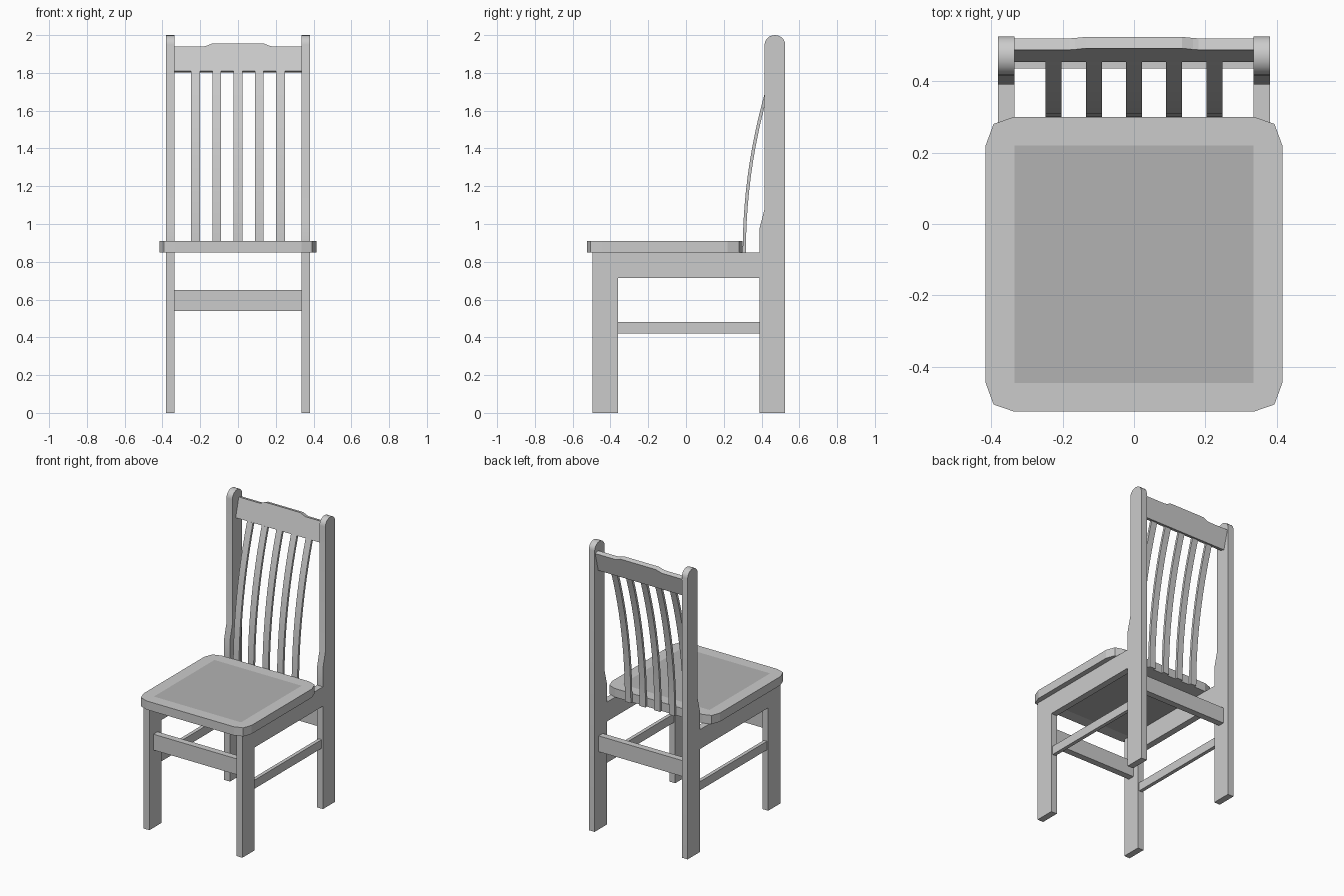
import bpy, bmesh, math
from mathutils import Vector

if "Cube" in bpy.data.objects:
    bpy.data.objects.remove(bpy.data.objects["Cube"])


def finish(name, bm, smooth=False):
    bmesh.ops.recalc_face_normals(bm, faces=bm.faces)
    me = bpy.data.meshes.new(name)
    bm.to_mesh(me)
    bm.free()
    ob = bpy.data.objects.new(name, me)
    bpy.context.collection.objects.link(ob)
    if smooth:
        bpy.ops.object.select_all(action='DESELECT')
        bpy.context.view_layer.objects.active = ob
        ob.select_set(True)
        bpy.ops.object.shade_smooth_by_angle(angle=math.radians(30))
    return ob


def prism(name, points, offset, smooth=False):
    """Extrude a closed outline of 3D points along an offset."""
    bm = bmesh.new()
    face = bm.faces.new([bm.verts.new(p) for p in points])
    ext = bmesh.ops.extrude_face_region(bm, geom=[face], use_keep_orig=True)
    verts = [v for v in ext['geom'] if isinstance(v, bmesh.types.BMVert)]
    bmesh.ops.translate(bm, verts=verts, vec=Vector(offset))
    return finish(name, bm, smooth)


def box(name, x0, x1, y0, y1, z0, z1):
    return prism(name, [(x0, y0, z0), (x1, y0, z0), (x1, y1, z0), (x0, y1, z0)], (0, 0, z1 - z0))


# Side frames: front leg, side apron and back post with a rounded top
top = [(0.4705 - 0.0545 * math.cos(t), 1.95 + 0.05 * math.sin(t))
       for t in (math.pi * i / 10 for i in range(11))]
outline = ([(-0.495, 0), (-0.495, 0.85), (0.39, 0.85), (0.39, 0.98), (0.416, 1.08)] + top
           + [(0.525, 0), (0.39, 0), (0.39, 0.715), (-0.36, 0.715), (-0.36, 0)])
for side, s in (("left", -1), ("right", 1)):
    prism(side + "_side_frame", [(s * 0.335, y, z) for y, z in outline], (s * 0.045, 0, 0), True)
    a, b = sorted((s * 0.345, s * 0.37))
    box(side + "_stretcher", a, b, -0.36, 0.39, 0.42, 0.48)

# Front and back cross rails
for name, y in (("front_rail", -0.4275), ("back_rail", 0.4575)):
    box(name, -0.335, 0.335, y - 0.0225, y + 0.0225, 0.54, 0.65)

# Seat border with clipped corners around a rectangular opening
right = [(0.335, -0.525), (0.393, -0.505), (0.415, -0.445),
         (0.415, 0.22), (0.393, 0.28), (0.335, 0.30)]
rim = right + [(-x, y) for x, y in reversed(right)]
hole = [(0.335, -0.445), (0.335, 0.22), (-0.335, 0.22), (-0.335, -0.445)]
bm = bmesh.new()
edges = []
for loop in (rim, hole):
    vs = [bm.verts.new((x, y, 0.85)) for x, y in loop]
    edges += [bm.edges.new((v, vs[(i + 1) % len(vs)])) for i, v in enumerate(vs)]
bmesh.ops.triangle_fill(bm, edges=edges, use_beauty=True)
ext = bmesh.ops.extrude_face_region(bm, geom=bm.faces[:], use_keep_orig=True)
bmesh.ops.translate(bm, verts=[v for v in ext['geom'] if isinstance(v, bmesh.types.BMVert)],
                    vec=(0, 0, 0.06))
finish("seat_border", bm)

# Darker seat panel
panel = box("seat_panel", -0.335, 0.335, -0.445, 0.22, 0.85, 0.91)
mat = bpy.data.materials.new("seat_panel_grey")
mat.diffuse_color = (0.45, 0.45, 0.45, 1)
mat.use_nodes = True
mat.node_tree.nodes["Principled BSDF"].inputs["Base Color"].default_value = mat.diffuse_color
panel.data.materials.append(mat)

# Curved back slats following a circular arc
R, thick, rise = 3.09, 0.017, 0.96
end = math.asin(rise / R)
angles = [end * i / 12 for i in range(13)]


def arc(r):
    return [(0.30 + R - r * math.cos(t), 0.85 + r * math.sin(t)) for t in angles]


slat = arc(R) + arc(R - thick)[::-1]
for i in range(5):
    x = (i - 2) * 0.1125
    prism(f"back_slat_{i + 1}", [(x - 0.0225, y, z) for y, z in slat], (0.045, 0, 0), True)

# Tilted crest rail with a raised middle
up = Vector((0, 0.255, 0.967))
base = Vector((0, 0.453, 1.81))
half = [(0.335, 0), (0.335, 0.135), (0.18, 0.135), (0.165, 0.139), (0.135, 0.151)]
crest = half + [(-x, h) for x, h in reversed(half)]
prism("crest_rail", [base + up * h + Vector((x, 0, 0)) for x, h in crest],
      Vector((0, 0.967, -0.255)) * 0.033)
